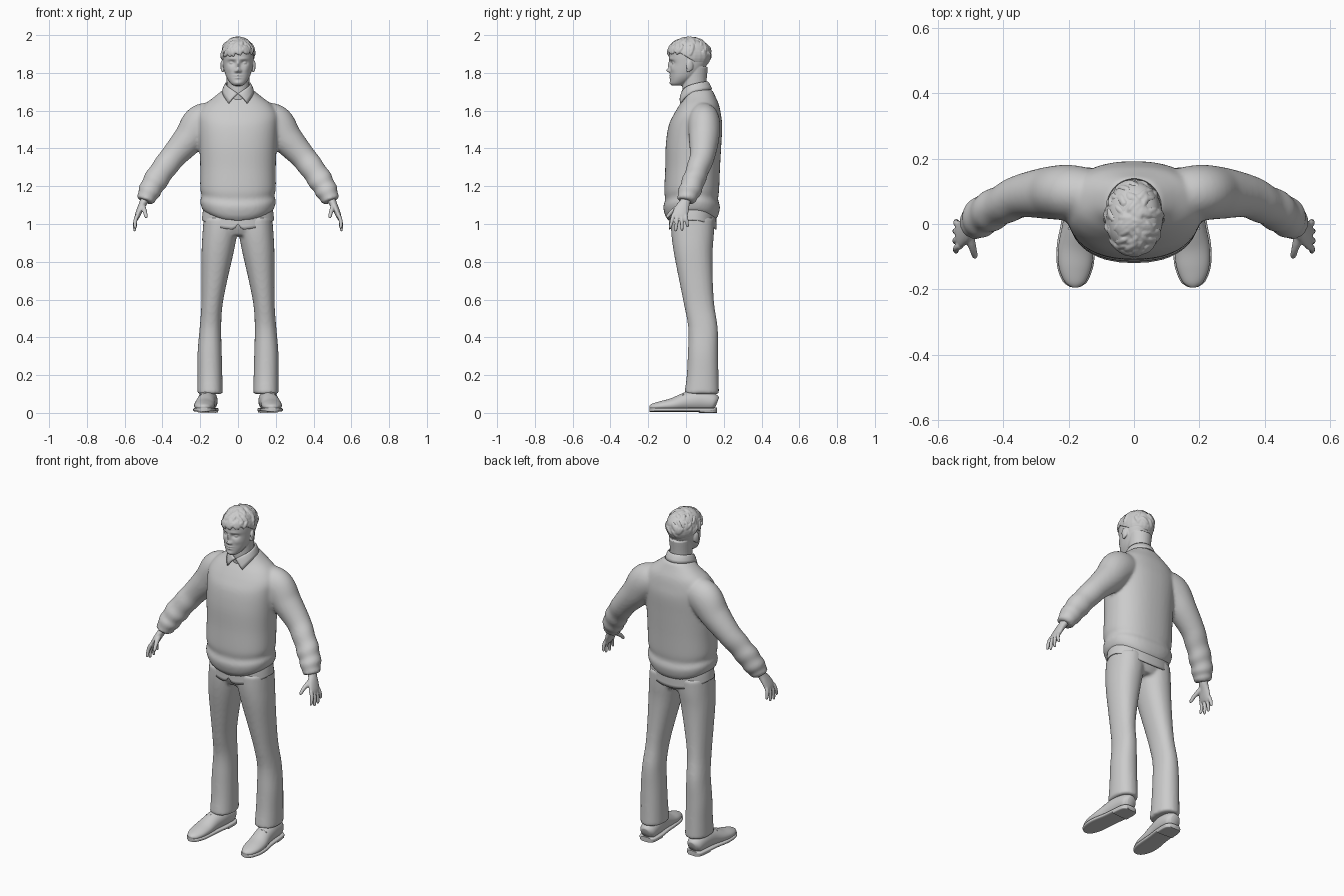
import bpy, bmesh, math, random
from mathutils import Vector, Matrix

if "Cube" in bpy.data.objects:
    bpy.data.objects.remove(bpy.data.objects["Cube"])
random.seed(4)

grey = bpy.data.materials.new("light grey")
grey.use_nodes = True
COLOUR = (0.6, 0.6, 0.6, 1)
grey.diffuse_color = COLOUR
grey.node_tree.nodes["Principled BSDF"].inputs["Base Color"].default_value = COLOUR


def finish(name, bm, voxel=0, smooth=0, thick=0):
    """Turn a bmesh into a shaded object, optionally fusing its pieces."""
    bmesh.ops.recalc_face_normals(bm, faces=bm.faces)
    for f in bm.faces:
        f.smooth = True
    mesh = bpy.data.meshes.new(name)
    bm.to_mesh(mesh)
    bm.free()
    mesh.materials.append(grey)
    ob = bpy.data.objects.new(name, mesh)
    bpy.context.collection.objects.link(ob)
    if thick:
        ob.modifiers.new("thickness", "SOLIDIFY").thickness = thick
    if voxel:
        fuse = ob.modifiers.new("fuse", "REMESH")
        fuse.mode, fuse.voxel_size, fuse.use_smooth_shade = "VOXEL", voxel, True
    if smooth:
        soft = ob.modifiers.new("soften", "SMOOTH")
        soft.factor, soft.iterations = 0.5, smooth
    return ob


def spline(rows, steps):
    """Catmull-Rom through rows of equal length."""
    rows = [Vector(r) for r in rows]
    out = []
    for i in range(len(rows) - 1):
        b, c = rows[i], rows[i + 1]
        a, d = rows[max(i - 1, 0)], rows[min(i + 2, len(rows) - 1)]
        for k in range(steps):
            t = k / steps
            out.append(b + (c - a) * t / 2 + (a * 2 - b * 5 + c * 4 - d) * t * t / 2
                       + (b * 3 - a - c * 3 + d) * t ** 3 / 2)
    return out + [rows[-1]]


def loft(bm, rows, ref=(0, 1, 0), flat=False, power=2, drop=0, n=32, steps=4,
         caps=True, ripple=None):
    """Skin oval rings given as x, y, z, half width, half depth."""
    rows = spline(rows, steps)
    rings = []
    for i, r in enumerate(rows):
        c = Vector(r[:3])
        ahead, behind = rows[min(i + 1, len(rows) - 1)], rows[max(i - 1, 0)]
        t = Vector((0, 0, 1)) if flat else (Vector(ahead[:3]) - Vector(behind[:3])).normalized()
        v = Vector(ref)
        v = (v - t * v.dot(t)).normalized()
        u = v.cross(t)
        ring = []
        for k in range(n):
            ang = math.tau * k / n
            ca, sa = math.cos(ang), math.sin(ang)
            grow = ripple(i / (len(rows) - 1), ang) if ripple else 1
            p = c + u * (r[3] * grow * math.copysign(abs(ca) ** (2 / power), ca))
            p += v * (r[4] * grow * math.copysign(abs(sa) ** (2 / power), sa))
            p.z -= drop * sa * sa * max(0, 1 - i / len(rows) * 2)
            ring.append(bm.verts.new(p))
        rings.append(ring)
    for lo, hi in zip(rings, rings[1:]):
        for k in range(n):
            j = (k + 1) % n
            bm.faces.new((lo[k], lo[j], hi[j], hi[k]))
    if caps:
        bm.faces.new(rings[0])
        bm.faces.new(rings[-1])
    return rings


def pair(bm, rows, **kw):
    """Loft on both sides of the body."""
    for s in (1, -1):
        loft(bm, [(r[0] * s, *r[1:]) for r in rows], **kw)


def blob(bm, centre, radii, turn=None):
    m = Matrix.Translation(centre) @ (turn or Matrix()) @ Matrix.Diagonal((*radii, 1))
    return bmesh.ops.create_uvsphere(bm, u_segments=24, v_segments=16, radius=1, matrix=m)["verts"]


# Sweater: body with a hem band, fused to wrinkled sleeves
bm = bmesh.new()
loft(bm, [(0, .03, 1.06, .17, .12), (0, .03, 1.08, .19, .14), (0, .03, 1.12, .2, .15),
          (0, .03, 1.15, .193, .14), (0, .03, 1.19, .2, .145), (0, .035, 1.3, .2, .145),
          (0, .04, 1.42, .205, .147), (0, .05, 1.52, .21, .142), (0, .06, 1.58, .21, .125),
          (0, .07, 1.63, .18, .105), (0, .075, 1.67, .13, .083), (0, .07, 1.71, .08, .07)],
     flat=True, power=2.3, drop=.045, n=48)


def wrinkles(t, ang):
    fade = min(1, max(0, (t - .4) * 4))
    return 1 + fade * .05 * math.sin(t * 42 + 1.2 * math.sin(ang))


pair(bm, [(.1, .085, 1.56, .08, .075), (.19, .095, 1.535, .1, .085), (.26, .095, 1.45, .084, .08),
          (.345, .085, 1.355, .068, .066), (.41, .055, 1.27, .065, .06), (.455, .03, 1.2, .062, .06),
          (.48, .008, 1.15, .053, .055), (.492, 0, 1.12, .043, .045)], ripple=wrinkles, steps=8)
finish("sweater", bm, .009, 5)

# Trousers: two legs fused into the hips
bm = bmesh.new()
pair(bm, [(.148, .083, .1, .068, .092), (.149, .088, .2, .066, .084), (.15, .09, .32, .064, .08),
          (.146, .09, .45, .057, .078), (.138, .07, .57, .056, .08), (.125, .053, .7, .068, .089),
          (.108, .038, .85, .085, .103), (.096, .035, .95, .092, .113), (.09, .035, 1.03, .092, .115)],
     flat=True, power=2.2)
loft(bm, [(0, .035, .94, .14, .09), (0, .035, 1, .183, .117), (0, .035, 1.1, .18, .12)], flat=True)
finish("trousers", bm, .009, 5)

# Shirt tail: open skirt with a curved hem and a small front split
bm = bmesh.new()
rings = loft(bm, [(0, .035, 1.02, .191, .126), (0, .035, 1.06, .187, .125), (0, .035, 1.1, .18, .12)],
             flat=True, power=2.2, drop=.05, n=96, caps=False)
for ring, lift in zip(rings, (.03, .02, .01)):
    for v in ring:
        if v.co.y < 0:
            v.co.z += lift * math.exp(-(v.co.x / .014) ** 2)
finish("shirt_tail", bm, thick=.005)

# Shirt collar: folded band, high behind the neck, pointed in front
bm = bmesh.new()
COUNT = 48
grid = []
for i in range(COUNT + 1):
    t = i / COUNT * 2 - 1
    top = 1.755 - .065 * abs(t) ** 2.5
    point = max(0, abs(t) - .7) / .3
    column = []
    for k in range(5):
        f = k / 4
        ang = math.pi * t * (1 - .2 * f * abs(t))
        column.append(bm.verts.new(((.068 + .018 * f) * math.sin(ang),
                                    .045 + (.07 + .024 * f) * math.cos(ang),
                                    top - f * (.042 + .01 * point) + .006 * math.sin(f * math.pi))))
    grid.append(column)
for a, b in zip(grid, grid[1:]):
    for k in range(4):
        bm.faces.new((a[k], b[k], b[k + 1], a[k + 1]))
finish("shirt_collar", bm, thick=.007)

# Head and neck: lofted skull shaped by soft pushes, then ears
bm = bmesh.new()
loft(bm, [(0, -.045, 1.732, .022, .028), (0, -.038, 1.745, .04, .043), (0, -.015, 1.775, .06, .068),
          (0, .003, 1.81, .072, .086), (0, .015, 1.85, .079, .099), (0, .018, 1.89, .082, .107),
          (0, .02, 1.93, .08, .105), (0, .02, 1.96, .066, .082), (0, .02, 1.98, .035, .045)],
     flat=True, power=2.2, n=128, steps=10)
FEATURES = {  # x, z, spread x, spread z, push
    "eye socket": (.033, 1.853, .018, .011, .013), "brow": (.03, 1.874, .026, .007, -.004),
    "nose tip": (0, 1.813, .012, .011, -.021), "nose bridge": (0, 1.842, .009, .022, -.013),
    "nostril": (.013, 1.809, .006, .007, -.007), "cheek": (.045, 1.82, .016, .016, -.004),
    "upper lip": (0, 1.786, .019, .004, -.006), "lower lip": (0, 1.774, .016, .005, -.006),
    "mouth line": (0, 1.78, .024, .002, .004), "chin": (0, 1.747, .018, .01, -.006)}
for v in bm.verts:
    if v.co.y < 0:
        x, z = abs(v.co.x), v.co.z
        v.co.y += sum(push * math.exp(-((x - fx) / sx) ** 2 - ((z - fz) / sz) ** 2)
                      for fx, fz, sx, sz, push in FEATURES.values())
loft(bm, [(0, .05, 1.63, .068, .062), (0, .045, 1.7, .06, .064), (0, .045, 1.76, .06, .064),
          (0, .05, 1.83, .066, .066)], flat=True)
for s in (1, -1):
    blob(bm, (s * .083, .02, 1.838), (.009, .019, .03), Matrix.Rotation(s * .3, 4, "Z"))
    blob(bm, (s * .082, .012, 1.815), (.007, .01, .012))
    blob(bm, (s * .032, -.062, 1.853), (.014, .012, .009))
finish("head", bm, .0035, 2)

# Hair: cap trimmed along the hairline, covered in swept locks
bm = bmesh.new()
for v in blob(bm, (0, .018, 1.895), (.089, .115, .092)):
    blend = min(1, max(0, (v.co.y + .05) / .12))
    v.co.z = max(v.co.z, 1.918 - .075 * blend)


def lock(lon, lat, size, centre_z=1.9):
    out = Vector((math.cos(lat) * math.sin(lon), -math.cos(lat) * math.cos(lon), math.sin(lat)))
    place = Vector((out.x * .085, .018 + out.y * .11, centre_z + out.z * .083))
    turn = out.to_track_quat("Z", "Y").to_matrix().to_4x4()
    turn = turn @ Matrix.Rotation(random.uniform(-.9, .9), 4, "Z")
    blob(bm, place, (size * .55, size * 1.3, size * .5), turn)


for i in range(110):
    lon = random.uniform(-math.pi, math.pi)
    low = .15 if abs(lon) < 1.2 else -.25
    lock(lon, random.uniform(low, 1.5), random.uniform(.014, .021))
for i in range(14):  # fringe falling to the right
    t = i / 13
    lock(-.85 + 1.6 * t, .05 + .25 * t, .02)
finish("hair", bm, .004, 1)

# Hands: palm, four fingers and a thumb
bm = bmesh.new()
pair(bm, [(.485, .005, 1.15, .024, .03), (.5, -.006, 1.115, .021, .028), (.515, -.02, 1.085, .018, .037),
          (.53, -.032, 1.05, .015, .041), (.537, -.037, 1.03, .011, .036)])
for i, length in enumerate((.062, .075, .072, .056)):
    base = Vector((.531, -.066 + .021 * i, 1.05))
    way = Vector((.2, -.26 + .15 * i, -1))
    pair(bm, [(*(base + way * length * f + Vector((.006 * math.sin(f * 3), 0, 0))), r, r)
              for f, r in ((0, .0105), (.4, .0105), (.8, .009), (1.1, .0075), (1.2, .003))], n=16)
pair(bm, [(.505, -.02, 1.1, .014, .014), (.5, -.05, 1.082, .014, .014), (.492, -.078, 1.062, .011, .011),
          (.487, -.097, 1.04, .009, .009), (.486, -.102, 1.031, .004, .004)], n=16)
finish("hands", bm, .004, 2)

# Shoes: uppers, welted soles, heel blocks and laces
UP = (0, 0, 1)
last = [(.155, .162, .05, .026, .032), (.156, .14, .057, .046, .048), (.16, .07, .066, .051, .058),
        (.168, 0, .058, .05, .05), (.177, -.07, .043, .054, .036), (.18, -.13, .036, .05, .027),
        (.18, -.175, .03, .033, .019), (.18, -.192, .026, .012, .011)]
bm = bmesh.new()
pair(bm, last, ref=UP, steps=6)
finish("shoe_uppers", bm)

bm = bmesh.new()
pair(bm, [(x, y, .017, a + .005, .011) for x, y, z, a, b in last], ref=UP, power=4, steps=6)
pair(bm, [(x, y, .012, a + .004, .012) for x, y, z, a, b in last[:3]], ref=UP, power=5)
soles = finish("shoe_soles", bm)

bm = bmesh.new()
for i in range(3):
    y, z = -.015 - .022 * i, .103 - .011 * i
    pair(bm, [(.172 + d, y, z - abs(d) * .35, .004, .004) for d in (-.028, -.014, 0, .014, .028)], n=10)
finish("shoe_laces", bm)

# Keep sole edges crisp
bpy.ops.object.select_all(action="DESELECT")
soles.select_set(True)
bpy.context.view_layer.objects.active = soles
bpy.ops.object.shade_smooth_by_angle(angle=math.radians(40))
